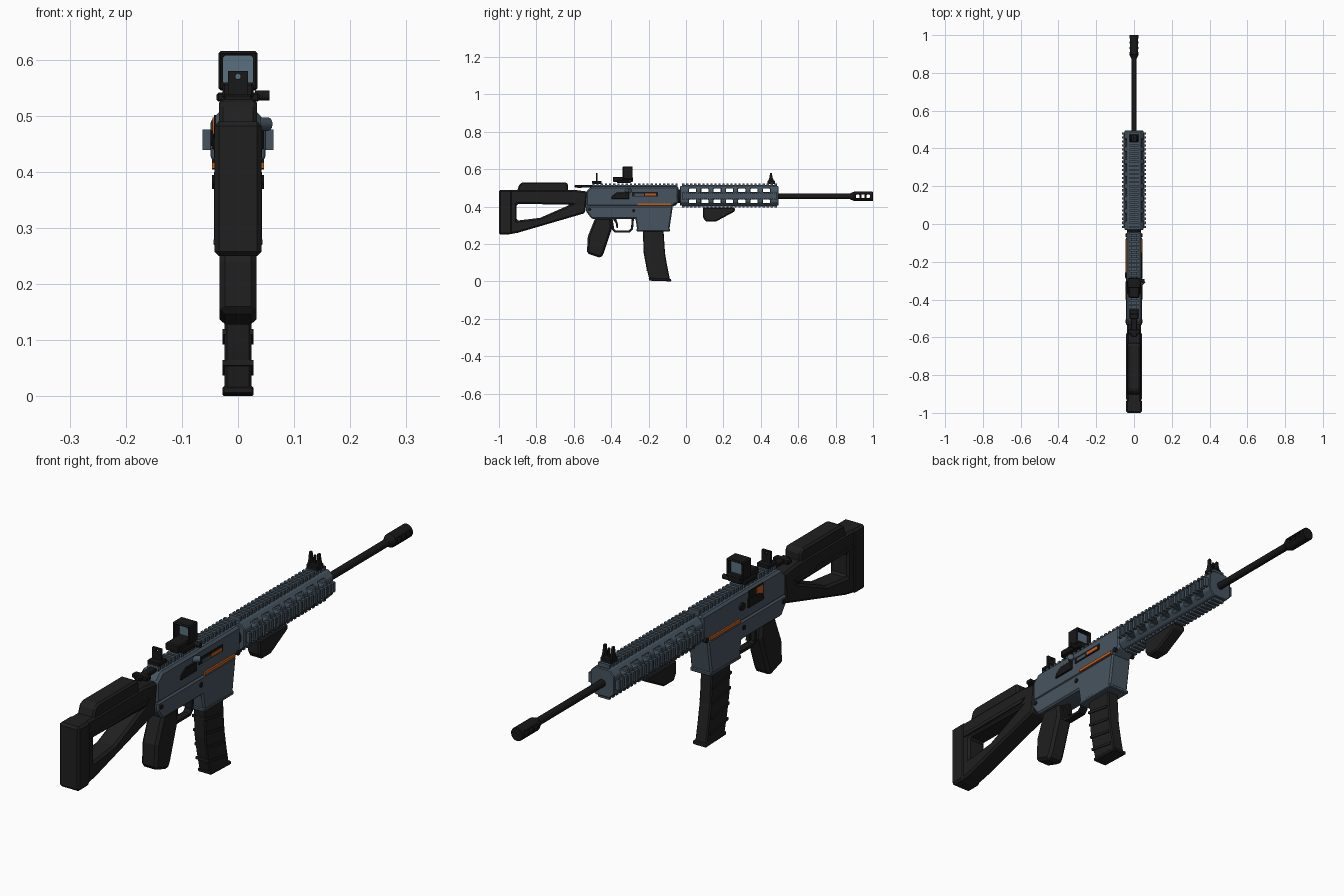
import bpy, bmesh, math
from mathutils import Matrix, Vector

start_cube = bpy.data.objects.get("Cube")
if start_cube:
    bpy.data.objects.remove(start_cube, do_unlink=True)


def material(name, color):
    mat = bpy.data.materials.new(name)
    mat.use_nodes = True
    mat.diffuse_color = (*color, 1)
    shader = mat.node_tree.nodes["Principled BSDF"]
    shader.inputs["Base Color"].default_value = (*color, 1)
    shader.inputs["Roughness"].default_value = 0.6
    return mat


BLUE = material("slate_blue", (.062, .088, .115))
BLACK = material("black_polymer", (.014, .014, .014))
STEEL = material("dark_steel", (.009, .009, .01))
ORANGE = material("orange_accent", (.55, .11, .01))
GLASS = material("sight_glass", (.10, .16, .21))


def finish(name, bm, mat, bevel=0.0, cutter=None, smooth=False):
    """Turn a bmesh into an object, then apply its cut and bevel."""
    bmesh.ops.recalc_face_normals(bm, faces=bm.faces)
    mesh = bpy.data.meshes.new(name)
    bm.to_mesh(mesh)
    bm.free()
    obj = bpy.data.objects.new(name, mesh)
    bpy.context.collection.objects.link(obj)
    if cutter:
        cut = obj.modifiers.new("cut", "BOOLEAN")
        cut.operation, cut.solver, cut.object = "DIFFERENCE", "EXACT", cutter
    if bevel:
        edge = obj.modifiers.new("bevel", "BEVEL")
        edge.width, edge.segments = bevel, 1
        edge.limit_method, edge.angle_limit = "ANGLE", math.radians(35)
    if obj.modifiers:
        graph = bpy.context.evaluated_depsgraph_get()
        obj.data = bpy.data.meshes.new_from_object(obj.evaluated_get(graph))
        obj.modifiers.clear()
    obj.data.materials.clear()
    obj.data.materials.append(mat)
    if cutter:
        bpy.data.objects.remove(cutter, do_unlink=True)
    if smooth:
        bpy.ops.object.select_all(action="DESELECT")
        obj.select_set(True)
        bpy.context.view_layer.objects.active = obj
        bpy.ops.object.shade_smooth_by_angle(angle=math.radians(40))
    return obj


def boxes(name, items, mat, **options):
    """Boxes given as (centre, size) pairs, merged into one object."""
    bm = bmesh.new()
    for centre, size in items:
        place = Matrix.Translation(centre) @ Matrix.Diagonal((*size, 1))
        bmesh.ops.create_cube(bm, size=1, matrix=place)
    return finish(name, bm, mat, **options)


def slab(name, outline, half, mat, middle=0.0, **options):
    """Side outline of (y, z) points, extruded across x."""
    bm = bmesh.new()
    face = bm.faces.new([bm.verts.new((middle - half, y, z)) for y, z in outline])
    grown = bmesh.ops.extrude_face_region(bm, geom=[face])["geom"]
    moved = [v for v in grown if isinstance(v, bmesh.types.BMVert)]
    bmesh.ops.translate(bm, verts=moved, vec=(2 * half, 0, 0))
    return finish(name, bm, mat, **options)


def rod(name, begin, end, radius, mat, sides=20, tip=None, **options):
    bm = bmesh.new()
    begin, end = Vector(begin), Vector(end)
    axis = end - begin
    turn = axis.to_track_quat("Z", "Y").to_matrix().to_4x4()
    bmesh.ops.create_cone(bm, cap_ends=True, segments=sides, radius1=radius,
                          radius2=tip or radius, depth=axis.length,
                          matrix=Matrix.Translation((begin + end) / 2) @ turn)
    return finish(name, bm, mat, smooth=True, **options)


def steps(first, last, count):
    return [first + (last - first) * i / (count - 1) for i in range(count)]


# Stock with open frame, butt pad and cheek rest
window = slab("stock_cutter", [(-.905, .415), (-.905, .325), (-.78, .34), (-.62, .41)], .1, BLACK)
slab("stock", [(-.955, .49), (-.955, .25), (-.9, .26), (-.54, .365), (-.525, .48), (-.6, .49)],
     .038, BLACK, bevel=.008, cutter=window)
slab("butt_pad", [(-1, .49), (-1, .25), (-.94, .25), (-.93, .265), (-.93, .49)],
     .042, BLACK, bevel=.008)
slab("cheek_rest", [(-.905, .48), (-.89, .522), (-.87, .53), (-.64, .53), (-.63, .515), (-.63, .48)],
     .034, BLACK, bevel=.007)
for side in (1, -1):
    slab("stock_rib", [(-.93, .44), (-.93, .425), (-.6, .425), (-.58, .44)], .004, BLACK, side * .039)

# Receiver halves and magazine well
slab("upper_receiver", [(-.535, .4), (-.535, .48), (-.505, .508), (-.04, .508), (-.04, .42), (-.07, .4)],
     .04, BLUE, bevel=.008)
slab("lower_receiver", [(-.535, .405), (-.535, .375), (-.505, .335), (-.27, .335), (-.26, .27),
                        (-.09, .27), (-.07, .405)], .043, BLUE, bevel=.006)
boxes("well_lip", [((0, -.175, .275), (.088, .18, .014))], BLUE, bevel=.003)
rod("barrel_nut", (0, -.06, .455), (0, 0, .455), .036, STEEL)

# Receiver side details
for side in (1, -1):
    boxes("accent_line", [((side * .043, -.17, .411), (.006, .18, .011))], ORANGE)
    slab("selector", [(-.4, .44), (-.395, .457), (-.37, .475), (-.305, .475), (-.305, .44)],
         .004, STEEL, side * .042, bevel=.002)
    for y, z in ((-.515, .385), (-.28, .378), (-.06, .413)):
        rod("pin", (side * .036, y, z), (side * .046, y, z), .009, STEEL, sides=12)
boxes("bolt_slot", [((.04, -.22, .467), (.006, .14, .024))], STEEL)
boxes("bolt_mark", [((.042, -.19, .465), (.006, .06, .012))], ORANGE)
boxes("bolt_cover", [((.042, -.25, .463), (.006, .05, .012))], BLUE)
rod("assist_knob", (.03, -.32, .485), (.054, -.3, .485), .012, BLUE, sides=12)
boxes("ejection_port", [((-.04, -.355, .48), (.006, .085, .042))], STEEL)
boxes("port_mark", [((-.042, -.372, .482), (.006, .035, .03))], ORANGE)
rod("bolt_catch", (-.036, -.27, .46), (-.048, -.27, .46), .014, STEEL, sides=12)
boxes("charging_handle", [((0, -.545, .508), (.03, .1, .014)), ((0, -.57, .508), (.064, .025, .016))],
      STEEL, bevel=.003)

# Handguard with two rows of open slots, both sides
slots = [((0, y, z), (.3, .038, .02)) for y in steps(.035, .43, 7) for z in (.487, .428)]
guard_cutter = boxes("handguard_cutter", slots, BLUE)
bm = bmesh.new()
corners = [(.03, .51), (.049, .49), (.049, .425), (.03, .405)]
ring = corners + [(-x, z) for x, z in reversed(corners)]
cap = bm.faces.new([bm.verts.new((x, -.032, z)) for x, z in ring])
grown = bmesh.ops.extrude_face_region(bm, geom=[cap])["geom"]
bmesh.ops.translate(bm, vec=(0, .527, 0), verts=[v for v in grown if isinstance(v, bmesh.types.BMVert)])
finish("handguard", bm, BLUE, bevel=.003, cutter=guard_cutter)


def rail(name, first, last, count, centre, size):
    """Toothed rail along y; centre and size are (x, z) of the teeth."""
    (x, z), (w, h) = centre, size
    pitch = (last - first) / count
    teeth = [((x, y, z), (w, pitch * .55, h)) for y in steps(first, last, count)]
    core = ((x * .93, (first + last) / 2, z - math.copysign(.004, z - .455) * (x == 0)),
            (w * .7, last - first, h * .6))
    boxes(name, teeth + [core], BLUE)


rail("receiver_rail", -.495, -.05, 21, (0, .514), (.046, .02))
rail("guard_top_rail", -.015, .48, 24, (0, .514), (.046, .02))
rail("guard_bottom_rail", -.015, .48, 24, (0, .402), (.046, .016))
for side in (1, -1):
    rail("guard_side_rail", -.015, .48, 24, (side * .054, .457), (.018, .036))

# Barrel and slotted muzzle device
rod("barrel", (0, .48, .455), (0, .9, .455), .014, STEEL)
ports = [((0, y, .455), (.1, .017, .02)) for y in (.918, .946, .974)]
rod("muzzle_device", (0, .895, .455), (0, 1, .455), .025, STEEL, bevel=.003,
    cutter=boxes("muzzle_cutter", ports, STEEL))
rod("muzzle_collar", (0, .875, .455), (0, .896, .455), .015, STEEL, tip=.024)

# Grips
slab("pistol_grip", [(-.485, .34), (-.525, .24), (-.53, .15), (-.455, .125), (-.44, .15),
                     (-.395, .285), (-.4, .34)], .033, BLACK, bevel=.01)
slab("hand_stop", [(.09, .395), (.09, .345), (.105, .32), (.16, .32), (.262, .375), (.262, .395)],
     .026, BLACK, bevel=.006)

# Trigger and its guard, a bent flat strip
outer = [(-.405, .34), (-.395, .275), (-.38, .262), (-.3, .262), (-.283, .278), (-.278, .34)]
inner = [(-.29, .34), (-.294, .283), (-.305, .272), (-.375, .272), (-.384, .28), (-.393, .34)]
slab("trigger_guard", outer + inner, .014, STEEL)
slab("trigger", [(-.395, .34), (-.375, .31), (-.372, .285), (-.362, .285), (-.365, .31), (-.375, .34)],
     .007, STEEL)

# Curved magazine with slanted side ribs and a foot
slab("magazine", [(-.232, .3), (-.226, .15), (-.213, .08), (-.195, .005), (-.085, .005),
                  (-.1, .08), (-.112, .15), (-.122, .3)], .024, BLACK, bevel=.004)
slab("magazine_foot", [(-.2, .018), (-.198, .004), (-.078, 0), (-.08, .014)], .028, BLACK, bevel=.003)
for z in steps(.055, .22, 4):
    back = -.195 - .034 * (z / .2) ** .6
    slab("magazine_rib", [(back, z), (back, z + .01), (back + .105, z - .008), (back + .105, z - .018)],
         .0275, BLACK)

# Reflex sight: clamp, base, hollow hood and lens
boxes("sight_clamp", [((0, -.335, .533), (.076, .07, .016))], STEEL, bevel=.003)
boxes("sight_base", [((0, -.337, .545), (.056, .108, .028))], STEEL, bevel=.004)
opening = boxes("hood_cutter", [((0, -.312, .582), (.054, .2, .05))], STEEL)
boxes("sight_hood", [((0, -.312, .58), (.07, .054, .07))], STEEL, bevel=.005, cutter=opening)
boxes("sight_lens", [((0, -.305, .582), (.056, .004, .052))], GLASS)
rod("sight_screw", (.03, -.3, .536), (.056, -.3, .536), .009, STEEL, sides=12)

# Folding rear sight plate with peep, and front sight with ears
boxes("rear_sight_base", [((0, -.477, .53), (.05, .05, .016))], STEEL, bevel=.003)
peep = rod("peep_cutter", (0, -.6, .57), (0, -.4, .57), .005, STEEL, sides=10)
boxes("rear_sight_plate", [((0, -.477, .557), (.036, .009, .046))], STEEL, cutter=peep)
boxes("front_sight_base", [((0, .455, .53), (.048, .04, .018))], STEEL, bevel=.003)
for side in (1, -1):
    slab("front_sight_ear", [(.437, .53), (.446, .555), (.449, .58), (.459, .58), (.463, .555), (.473, .53)],
         .004, STEEL, side * .017)
rod("front_sight_post", (0, .455, .53), (0, .455, .57), .005, STEEL, sides=8)
